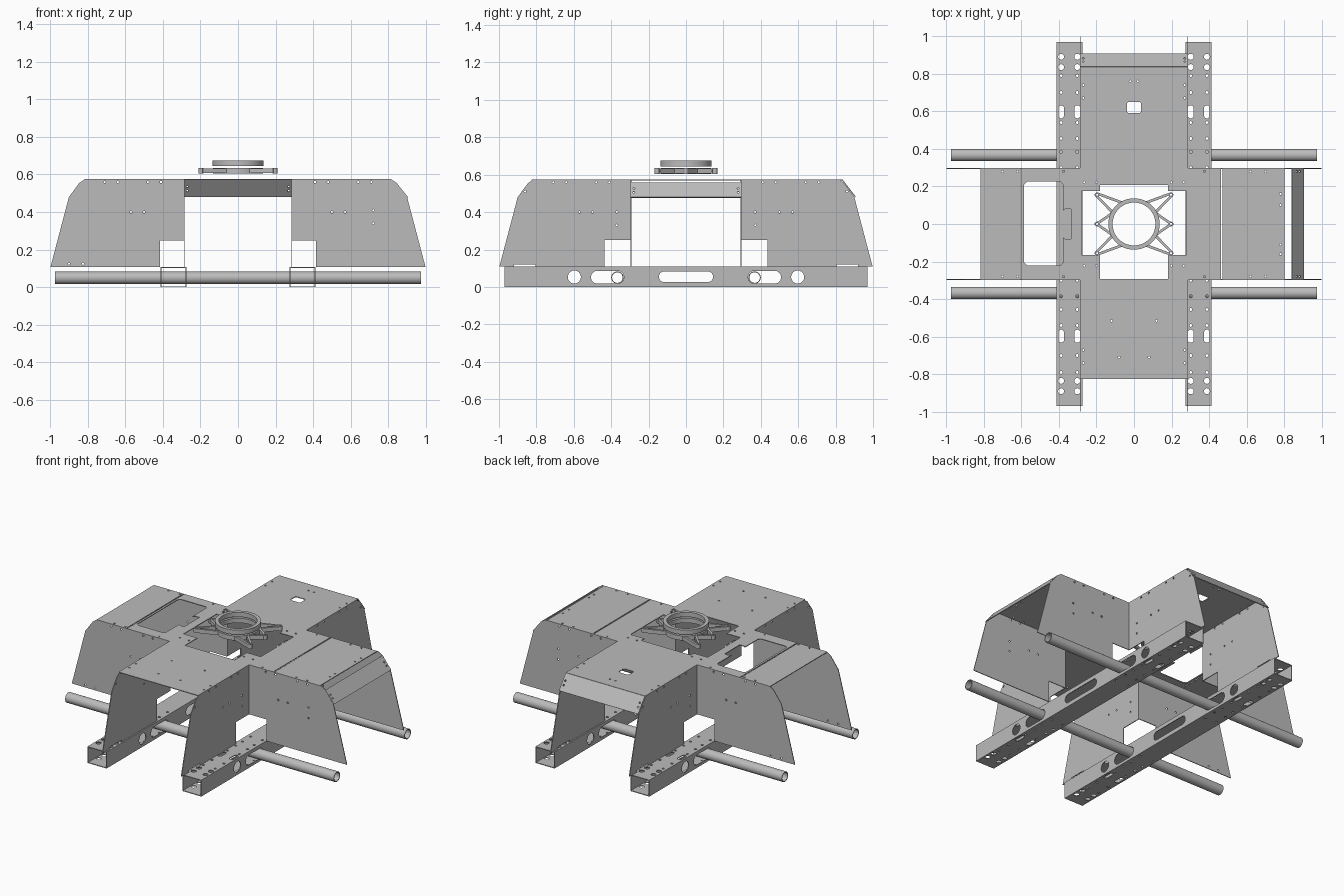
import bpy, bmesh, math
from mathutils import Vector

if "Cube" in bpy.data.objects:
    bpy.data.objects.remove(bpy.data.objects["Cube"])

GREY = bpy.data.materials.new("plain grey metal")
GREY.use_nodes = True
COLOUR = (0.5, 0.5, 0.5, 1)
GREY.diffuse_color = COLOUR
GREY.node_tree.nodes["Principled BSDF"].inputs["Base Color"].default_value = COLOUR

X, Y, Z = Vector((1, 0, 0)), Vector((0, 1, 0)), Vector((0, 0, 1))
SIDES = (-1, 1)
T = 0.005


def circle(x, y, r, n=12):
    return [(x + r * math.cos(2 * math.pi * i / n), y + r * math.sin(2 * math.pi * i / n)) for i in range(n)]


def rect(x0, y0, x1, y1):
    return [(x0, y0), (x1, y0), (x1, y1), (x0, y1)]


def slot(x0, y0, x1, y1, r, n=6):
    """Rectangle with rounded corners."""
    pts = []
    corners = ((x1 - r, y1 - r), (x0 + r, y1 - r), (x0 + r, y0 + r), (x1 - r, y0 + r))
    for k, (cx, cy) in enumerate(corners):
        for i in range(n + 1):
            a = math.pi / 2 * (k + i / n)
            pts.append((cx + r * math.cos(a), cy + r * math.sin(a)))
    return pts


def plate(name, loops, origin, u, v, t=T, smooth=False):
    """Sheet cut from an outline plus hole loops, lying in the u-v plane."""
    curve = bpy.data.curves.new(name, "CURVE")
    curve.dimensions = "2D"
    curve.fill_mode = "BOTH"
    curve.extrude = t / 2
    for loop in loops:
        s = curve.splines.new("POLY")
        s.points.add(len(loop) - 1)
        for p, (a, b) in zip(s.points, loop):
            p.co = (a, b, 0, 1)
        s.use_cyclic_u = True
    tmp = bpy.data.objects.new(name + "_cutter", curve)
    bpy.context.collection.objects.link(tmp)
    dg = bpy.context.evaluated_depsgraph_get()
    mesh = bpy.data.meshes.new_from_object(tmp.evaluated_get(dg))
    bpy.data.objects.remove(tmp)
    bm = bmesh.new()
    bm.from_mesh(mesh)
    bmesh.ops.remove_doubles(bm, verts=bm.verts, dist=1e-5)
    w = u.cross(v)
    for vert in bm.verts:
        a, b, c = vert.co
        vert.co = Vector(origin) + u * a + v * b + w * c
    bmesh.ops.recalc_face_normals(bm, faces=bm.faces)
    bm.to_mesh(mesh)
    bm.free()
    mesh.name = name
    mesh.materials.clear()
    mesh.materials.append(GREY)
    obj = bpy.data.objects.new(name, mesh)
    bpy.context.collection.objects.link(obj)
    for p in mesh.polygons:
        p.use_smooth = False
    if smooth:
        bpy.ops.object.select_all(action="DESELECT")
        obj.select_set(True)
        bpy.context.view_layer.objects.active = obj
        bpy.ops.object.shade_smooth_by_angle(angle=math.radians(35))
    return obj


# Box rails running front to back
RAIL_IN, RAIL_OUT, RAIL_H, RAIL_L = 0.275, 0.413, 0.108, 0.97
for sx in SIDES:
    side = "left" if sx > 0 else "right"
    deck = [rect(sx * RAIL_IN, -RAIL_L, sx * RAIL_OUT, RAIL_L)]
    for x in (0.302, 0.388):
        for sy in SIDES:
            deck += [circle(sx * x, sy * y, 0.016) for y in (0.835, 0.89)]
            deck += [circle(sx * x, sy * y, 0.008, 8) for y in (0.3, 0.385, 0.455, 0.54, 0.7, 0.79)]
            deck.append(slot(sx * x - 0.015, sy * 0.597 - 0.035, sx * x + 0.015, sy * 0.597 + 0.035, 0.0145))
    plate(f"{side}_rail_top", deck, Z * (RAIL_H - T / 2), X, Y)
    plate(f"{side}_rail_bottom", deck, Z * (T / 2), X, Y)
    web = [rect(-RAIL_L, T, RAIL_L, RAIL_H - T), slot(-0.145, 0.026, 0.145, 0.083, 0.028)]
    for sy in SIDES:
        web.append(circle(sy * 0.597, 0.053, 0.035, 24))
        web.append(slot(sy * 0.42 - 0.088, 0.018, sy * 0.42 + 0.088, 0.086, 0.033))
    for edge, x in (("inner", RAIL_IN + T / 2), ("outer", RAIL_OUT - T / 2)):
        plate(f"{side}_rail_{edge}_web", web, X * sx * x, Y, Z)

# Round cross tubes
for sy, name in zip(SIDES, ("front", "back")):
    plate(f"{name}_cross_tube", [circle(0, 0, 0.033, 32), circle(0, 0, 0.028, 32)],
          (0, sy * 0.367, 0.05), Y, Z, 1.95, True)

# Upright cheek panels on both sides of each arm
PIN = 0.006
UP = [(0.48, 0.56), (0.41, 0.56), (0.64, 0.56), (0.71, 0.56), (0.57, 0.4), (0.5, 0.4)]


def cheek(start, notch, foot):
    pts = [(start, 0.25), (start, 0.575), (0.815, 0.575), (0.845, 0.555), (0.9, 0.48), (0.998, 0.108)]
    if foot:
        pts += [(0.92, 0.108), (0.92, 0.121), (0.805, 0.121), (0.805, 0.108)]
    return pts + [(notch, 0.108), (notch, 0.25)]


def flip(loops, s):
    return [[(s * a, b) for a, b in loop] for loop in loops]


for sx in SIDES:
    for sy in SIDES:
        tag = ("front" if sy < 0 else "back") + ("_left" if sx > 0 else "_right")
        pins = UP + ([(0.72, 0.41), (0.72, 0.34)] if sx > 0 else [(0.9, 0.125), (0.825, 0.125)])
        loops = [cheek(0.285, 0.415, False)] + [circle(a, b, PIN, 8) for a, b in pins]
        plate(f"{tag}_cross_cheek", flip(loops, sx), Y * sy * 0.295, X, Z)
        pins = UP + [(0.37, 0.4), (0.37, 0.33), (0.86, 0.51)]
        loops = [cheek(0.295, 0.435, True)] + [circle(a, b, PIN, 8) for a, b in pins]
        plate(f"{tag}_long_cheek", flip(loops, sy), X * sx * 0.286, Y, Z)

# Cross-shaped top deck with a central opening, window and hatch
DECK_Z = Z * (0.575 - T / 2)
W, D = 0.287, 0.296
outline = [(-W, -0.825), (W, -0.825), (W, -D), (0.463, -D), (0.463, D), (W, D),
           (W, 0.835), (-W, 0.835), (-W, D), (-0.598, D), (-0.598, -D), (-W, -D)]
opening = [(-0.18, -0.292), (0.18, -0.292), (0.18, -0.165), (0.28, -0.165), (0.28, 0.175), (0.18, 0.175),
           (0.18, 0.207), (-0.18, 0.207), (-0.18, 0.175), (-0.28, 0.175), (-0.28, -0.165), (-0.18, -0.165)]
hatch = [(-0.585, -0.205), (-0.57, -0.22), (-0.392, -0.22), (-0.378, -0.205), (-0.378, -0.07),
         (-0.366, -0.08), (-0.335, -0.08), (-0.335, 0.08), (-0.366, 0.08), (-0.378, 0.07),
         (-0.378, 0.21), (-0.392, 0.225), (-0.57, 0.225), (-0.585, 0.21)]
deck = [outline, opening, hatch, slot(-0.037, 0.59, 0.037, 0.65, 0.012)]
for sx in SIDES:
    for sy in SIDES:
        for x, y in ((0.27, 0.67), (0.27, 0.74), (0.265, 0.222), (0.2, 0.222), (0.375, 0.28)):
            deck.append(circle(sx * x, sy * y, PIN, 8))
    for x, y in ((0.12, -0.515), (0.08, -0.71), (0.02, 0.76)):
        deck.append(circle(sx * x, y, PIN, 8))
plate("top_deck", deck, DECK_Z, X, Y)

# Outer deck panels on the two side arms
pins = [circle(0.78, y, PIN, 8) for y in (-0.16, -0.11, 0.1, 0.16)]
edge = [circle(x, sy * 0.28, PIN, 8) for x in (0.62, 0.7) for sy in SIDES]
plate("left_deck_panel", [rect(0.471, -D, 0.802, D)] + pins + edge, DECK_Z, X, Y)
plate("right_deck_panel", [rect(-0.818, -D, -0.605, D)] + flip(edge, -1), DECK_Z, X, Y)

# Sloping end plates on the back and left arms
for name, along, out, half, start, end in (("back", X, Y, W, (0.835, 0.573), (0.905, 0.482)),
                                           ("left", Y, X, D, (0.84, 0.556), (0.903, 0.478))):
    top, low = (out * a + Z * b for a, b in (start, end))
    fall = low - top
    loops = [rect(-half, 0, half, fall.length)]
    loops += [circle(s * (half - 0.017), h * fall.length, PIN, 8) for s in SIDES for h in (0.4, 0.65)]
    plate(f"{name}_end_slope", loops, top, along, fall.normalized())

# Central mount: raised ring over a braced spider
ring = [circle(0, 0, 0.137, 48), circle(0, 0, 0.114, 48)]
plate("mount_ring", ring, Z * 0.66, X, Y, 0.03, True)
plate("spider_ring", [circle(0, 0, 0.134, 48), circle(0, 0, 0.116, 48)], Z * 0.62, X, Y, 0.03, True)


def strut(name, a, b, width=0.014):
    a, b = Vector((*a, 0.62)), Vector((*b, 0.62))
    d = b - a
    n = d.normalized()
    plate(name, [rect(0, -width / 2, d.length, width / 2)], a, n, Z.cross(n), 0.026)


for sx in SIDES:
    plate("spider_foot", [circle(sx * 0.197, 0, 0.013), circle(sx * 0.197, 0, PIN, 8)], Z * 0.62, X, Y, 0.03)
    for sy in SIDES:
        tip, hub = (sx * 0.197, sy * 0.155), (sx * 0.112, sy * 0.06)
        plate("spider_foot", [circle(*tip, 0.013), circle(*tip, PIN, 8)], Z * 0.62, X, Y, 0.03)
        strut("spider_strut", (sx * 0.19, sy * 0.16), (sx * 0.06, sy * 0.112))
        strut("spider_strut", (sx * 0.195, sy * 0.145), hub)
        strut("spider_strut", (sx * 0.19, sy * 0.006), hub)
